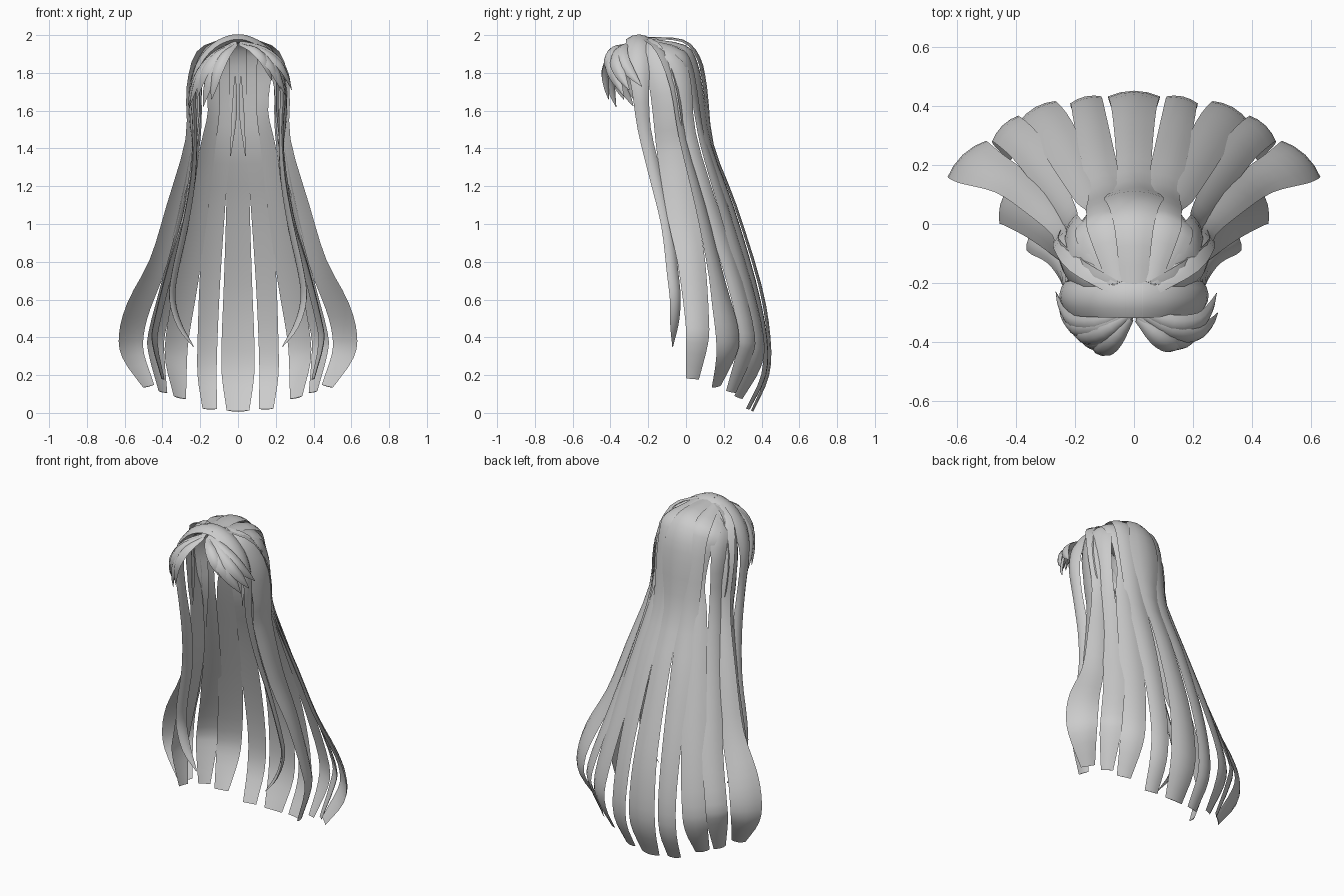
import bpy, bmesh
from mathutils import Vector


def spline(pts, n=3):
    """Catmull-Rom through (x, y, z, half_width) points."""
    v = [Vector(p) for p in pts]
    v = [2 * v[0] - v[1]] + v + [2 * v[-1] - v[-2]]
    out = []
    for i in range(1, len(v) - 2):
        a, b, c, d = v[i - 1:i + 3]
        for k in range(n):
            t = k / n
            out.append(0.5 * (2 * b + (c - a) * t + (2 * a - 5 * b + 4 * c - d) * t * t
                              + (3 * b - a - 3 * c + d) * t ** 3))
    return out + [v[-2]]


def strand(name, pts, ref_y=-0.1, side=1, bulge=0.22, inner=0.08):
    """Curved ribbon facing away from the head axis at y = ref_y."""
    path = spline([(p[0] * side, *p[1:]) for p in pts])
    pos = [Vector(p[:3]) for p in path]
    us = [-1, -0.55, 0, 0.55, 1]
    bm = bmesh.new()
    rings = []
    for i, p in enumerate(pos):
        t = (pos[min(i + 1, len(pos) - 1)] - pos[max(i - 1, 0)]).normalized()
        o = p - Vector((0, ref_y, min(p.z, 1.62)))
        o = (o - t * o.dot(t)).normalized()
        s = t.cross(o)
        w = max(path[i][3], 0.002)
        section = [(u, bulge * (1 - u * u)) for u in us]
        section += [(u, inner * (1 - u * u)) for u in us[-2:0:-1]]
        rings.append([bm.verts.new(p + s * u * w + o * (h - 0.1) * w) for u, h in section])
    n = len(rings[0])
    for a, b in zip(rings, rings[1:]):
        for j in range(n):
            k = (j + 1) % n
            bm.faces.new((a[j], a[k], b[k], b[j]))
    bm.faces.new(rings[0])
    bm.faces.new(rings[-1])
    bmesh.ops.recalc_face_normals(bm, faces=bm.faces)
    me = bpy.data.meshes.new(name)
    bm.to_mesh(me)
    bm.free()
    ob = bpy.data.objects.new(name, me)
    bpy.context.collection.objects.link(ob)
    bpy.ops.object.select_all(action='DESELECT')
    ob.select_set(True)
    bpy.context.view_layer.objects.active = ob
    bpy.ops.object.shade_smooth_by_angle(angle=0.8)
    return ob


# central back strand
strand("back_center_strand", [
    (0, -.21, 1.985, .045), (0, -.02, 1.97, .065), (0, .065, 1.88, .085), (0, .1, 1.72, .1),
    (0, .14, 1.42, .06), (0, .26, 1.1, .062), (0, .39, .68, .075), (0, .437, .4, .086),
    (0, .43, .2, .086), (0, .35, .01, .06)])

for side, tag in ((1, "right"), (-1, "left")):
    # back strands, fanning outwards
    strand(f"back_inner_strand_{tag}", [
        (.06, -.2, 1.98, .03), (.1, -.01, 1.94, .06), (.105, .05, 1.85, .06), (.105, .08, 1.7, .06),
        (.1, .125, 1.42, .058), (.125, .24, 1.1, .058), (.15, .36, .7, .056), (.162, .42, .4, .054),
        (.165, .415, .2, .052), (.15, .33, .02, .04)], -.3, side)
    strand(f"back_middle_strand_{tag}", [
        (.07, -.2, 1.975, .03), (.15, -.03, 1.91, .055), (.14, .03, 1.8, .045), (.13, .06, 1.6, .035),
        (.16, .1, 1.42, .045), (.21, .2, 1.1, .06), (.275, .32, .7, .07), (.325, .385, .4, .07),
        (.33, .37, .25, .065), (.31, .28, .08, .04)], -.2, side)
    strand(f"back_outer_strand_{tag}", [
        (.08, -.2, 1.97, .03), (.18, -.07, 1.9, .055), (.215, -.01, 1.75, .045), (.22, .02, 1.48, .04),
        (.28, .13, 1.1, .05), (.365, .26, .7, .06), (.435, .325, .42, .062), (.435, .31, .3, .06),
        (.4, .24, .11, .035)], -.12, side)
    # wide side strands
    strand(f"flared_side_strand_{tag}", [
        (.07, -.21, 1.975, .03), (.18, -.12, 1.91, .055), (.235, -.05, 1.72, .05), (.245, -.01, 1.45, .042),
        (.34, .08, 1.1, .05), (.425, .15, .8, .062), (.53, .2, .57, .085), (.57, .225, .42, .09),
        (.56, .22, .3, .08), (.475, .165, .14, .04)], -.38, side)
    strand(f"side_strand_{tag}", [
        (.06, -.22, 1.975, .03), (.17, -.18, 1.92, .055), (.24, -.13, 1.75, .07), (.245, -.1, 1.55, .075),
        (.235, -.08, 1.38, .075), (.285, -.02, 1.05, .08), (.355, .03, .8, .075), (.43, .06, .5, .065),
        (.445, .06, .37, .06), (.4, .035, .18, .035)], -.05, side)
    # front lock running over the crown and down the side
    strand(f"front_lock_{tag}", [
        (-.03, -.25, 1.982, .068), (.04, -.25, 1.98, .068), (.13, -.25, 1.935, .066),
        (.205, -.25, 1.84, .06), (.24, -.24, 1.7, .045),
        (.23, -.22, 1.5, .035), (.24, -.16, 1.25, .035), (.28, -.1, 1.0, .035), (.335, -.07, .75, .035),
        (.35, -.055, .6, .033), (.31, -.06, .46, .026), (.235, -.07, .35, .003)],
        -.25, side, .4, -.3)
    # thin inner wisps
    strand(f"inner_wisp_{tag}", [
        (.015, .05, 1.78, .004), (.02, .08, 1.58, .014), (.04, .1, 1.36, .002)], -.1, side, .4, -.3)
    strand(f"temple_wisp_{tag}", [
        (.21, -.15, 1.8, .015), (.21, -.14, 1.6, .02), (.23, -.12, 1.36, .003)], -.1, side, .4, -.3)

# fringe: tapered locks sweeping from the parting to each tip
fringe = {
    "right": [(.28, -.235, 1.73), (.285, -.3, 1.71), (.25, -.33, 1.68), (.225, -.36, 1.715), (.18, -.38, 1.76)],
    "left": [(-.265, -.23, 1.62), (-.255, -.28, 1.625), (-.22, -.33, 1.66), (-.185, -.37, 1.62), (-.14, -.41, 1.66)],
}
for tag, tips in fringe.items():
    for i, tip in enumerate(tips):
        s = 1 if tag == "right" else -1
        a, b = Vector((.012 * s, -.29 - .008 * i, 1.965 - .004 * i)), Vector(tip)
        spread = .045 - .006 * i
        pts = [(*a, .012)]
        for f, h, w in ((.3, .85, .032), (.6, 1, .036), (.83, .55, .024)):
            p = a.lerp(b, f) + Vector((spread * s, -.077 + .006 * i, .04)) * h
            pts.append((*p, w))
        strand(f"fringe_{tag}_{i + 1}", pts + [(*b, .002)], -.2, 1, .5, -.35)
